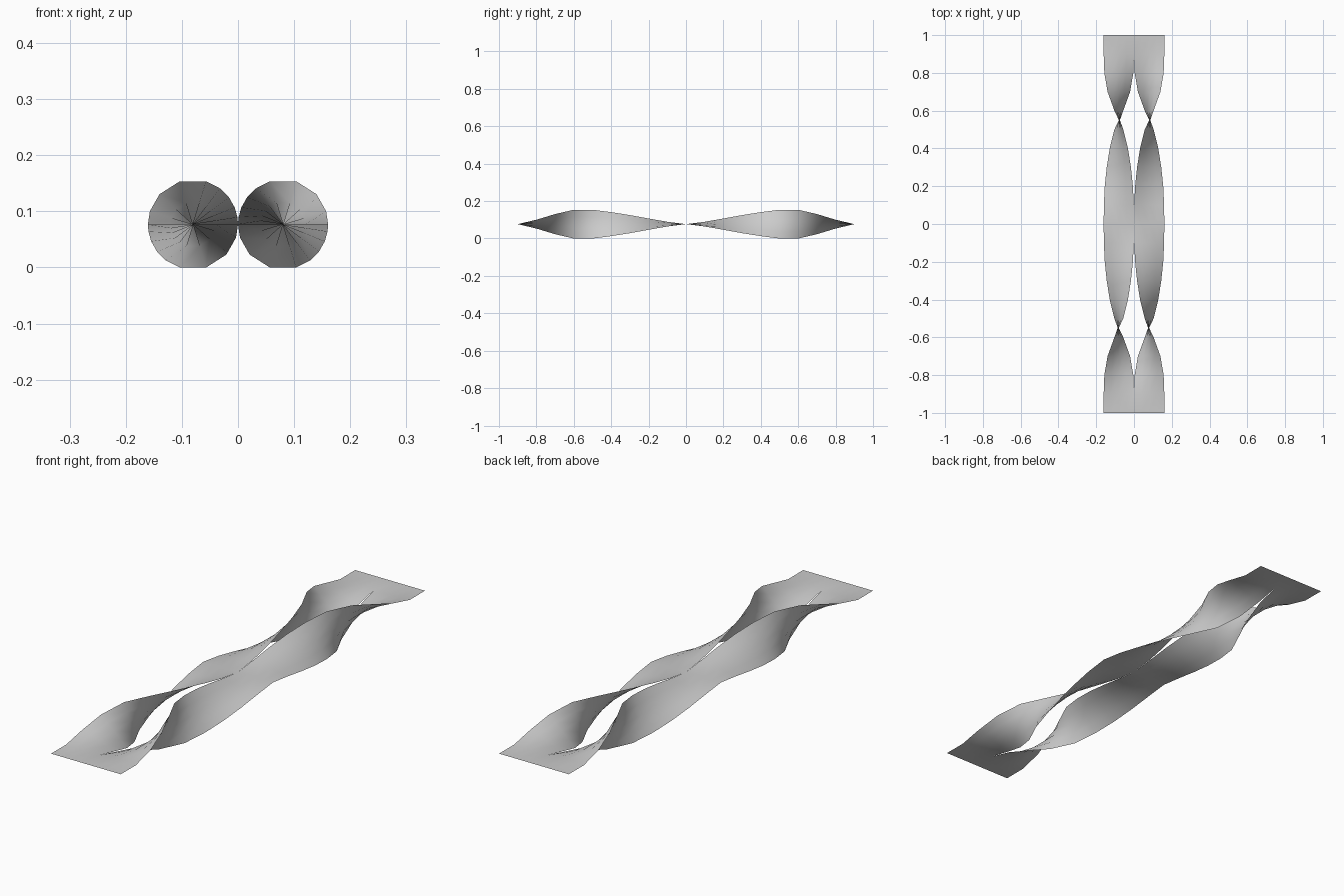
import bpy, bmesh
from math import radians, sin, cos

if "Cube" in bpy.data.objects:
    bpy.data.objects.remove(bpy.data.objects["Cube"])

R = 0.0803                      # half width of one strip
# twist in degrees for rows y = 0, 0.1 ... 1.0 (both halves share it)
TWIST = [180, 171, 158, 143, 127, 107, 73, 42, 17, 0, 0]
Z0 = R * sin(radians(73))       # axis height, so the ribbon rests on z = 0
COLS = 4


def add_strip(bm, side):
    """One strip whose outer edge rolls upward and inward."""
    rows = []
    for i in range(-10, 11):
        a = radians(TWIST[abs(i)])
        row = []
        for j in range(COLS + 1):
            u = R * (2 * j / COLS - 1)          # -R inner edge, +R outer edge
            row.append(bm.verts.new((side * (R + u * cos(a)), i / 10, Z0 + u * sin(a))))
        rows.append(row)
    for r0, r1 in zip(rows, rows[1:]):
        for j in range(COLS):
            f = [r0[j], r0[j + 1], r1[j + 1], r1[j]]
            bm.faces.new(f if side > 0 else f[::-1])


# twin twisted ribbon, joined at the ends and the middle
bm = bmesh.new()
for side in (1, -1):
    add_strip(bm, side)
bmesh.ops.remove_doubles(bm, verts=[v for v in bm.verts if abs(v.co.y) > 0.85 or abs(v.co.y) < 0.01], dist=1e-4)
mesh = bpy.data.meshes.new("twisted_ribbon")
bm.to_mesh(mesh)
bm.free()
for p in mesh.polygons:
    p.use_smooth = True
ribbon = bpy.data.objects.new("twisted_ribbon", mesh)
bpy.context.collection.objects.link(ribbon)
